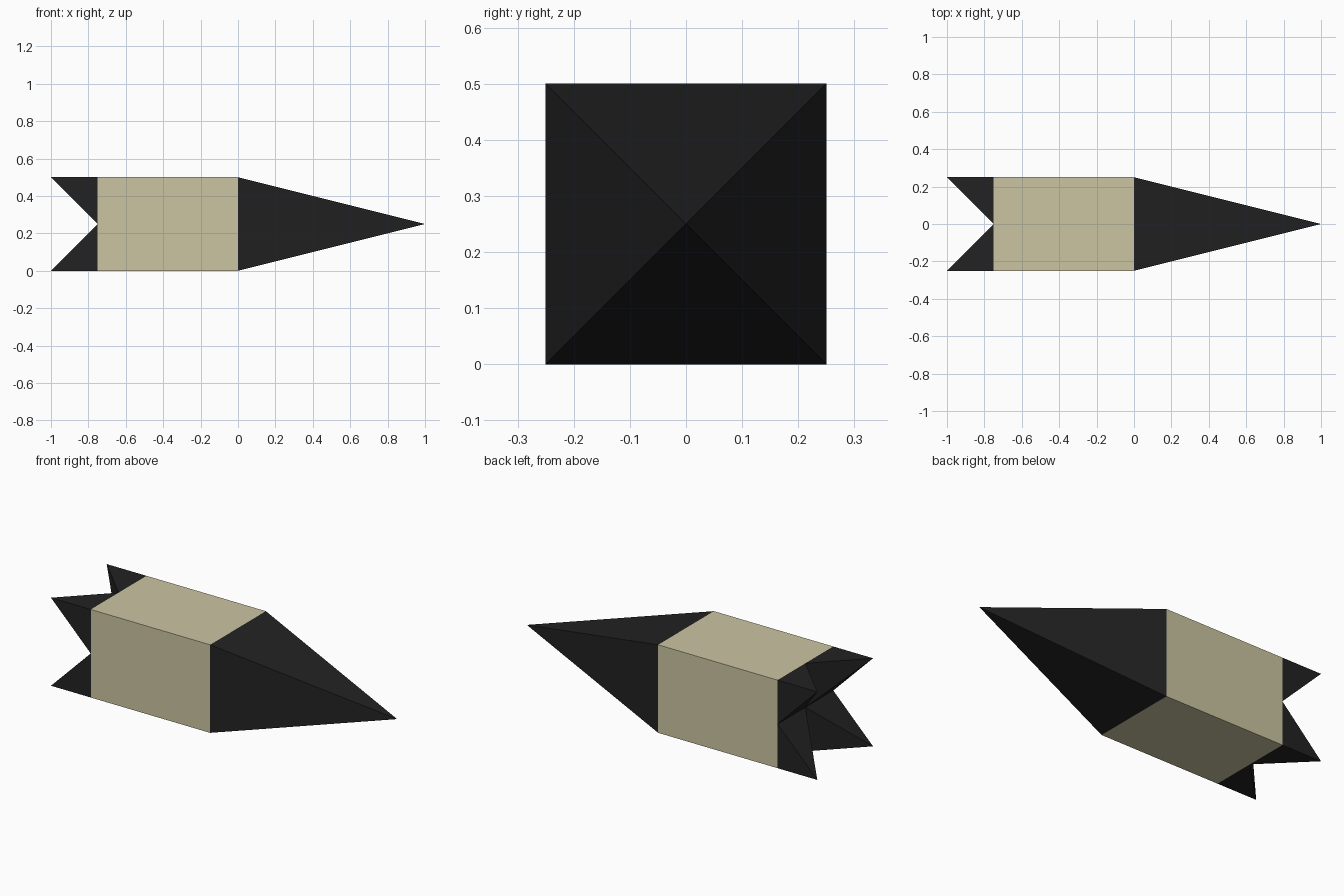
import bpy

if "Cube" in bpy.data.objects:
    bpy.data.objects.remove(bpy.data.objects["Cube"])

HALF, MID = 0.25, 0.25          # half width, height of the centre line
X_TAIL, X_BODY, X_FRONT, X_TIP = -1.0, -0.75, 0.0, 1.0


def material(name, rgb):
    m = bpy.data.materials.new(name)
    m.diffuse_color = (*rgb, 1)
    m.use_nodes = True
    m.node_tree.nodes["Principled BSDF"].inputs["Base Color"].default_value = m.diffuse_color
    return m


tan = material("tan", (0.60, 0.56, 0.36))
black = material("black", (0.016, 0.016, 0.016))


def add_part(name, verts, faces, mat):
    mesh = bpy.data.meshes.new(name)
    mesh.from_pydata(verts, [], faces)
    mesh.materials.append(mat)
    mesh.update()
    ob = bpy.data.objects.new(name, mesh)
    bpy.context.collection.objects.link(ob)
    return ob


def square(x):
    # corners run anticlockwise seen from +x
    return [(x, sy * HALF, MID + sz * HALF)
            for sy, sz in ((-1, -1), (1, -1), (1, 1), (-1, 1))]


# Body: square sleeve, closed by the nose and the tail spikes
add_part("body", square(X_BODY) + square(X_FRONT),
         [(i, 4 + i, 4 + (i + 1) % 4, (i + 1) % 4)[::-1] for i in range(4)], tan)

# Nose: long four-sided point
add_part("nose", square(X_FRONT) + [(X_TIP, 0, MID)],
         [(i, (i + 1) % 4, 4) for i in range(4)], black)

# Tail spikes: one per quarter of the rear, tip straight behind the corner
for sy, side in ((-1, "front"), (1, "back")):
    for sz, level in ((-1, "lower"), (1, "upper")):
        y, z = sy * HALF, MID + sz * HALF
        verts = [(X_BODY, 0, MID), (X_BODY, y, MID), (X_BODY, y, z),
                 (X_BODY, 0, z), (X_TAIL, y, z)]
        faces = [(i, (i + 1) % 4, 4) for i in range(4)]
        if sy * sz > 0:
            faces = [f[::-1] for f in faces]
        add_part(f"tail_spike_{level}_{side}", verts, faces, black)

# Keep every face normal pointing outward
for ob in bpy.context.collection.objects:
    me = ob.data
    if ob.name == "body":
        for p in me.polygons:
            if p.normal.y * p.center.y + p.normal.z * (p.center.z - MID) < 0:
                p.flip()
        me.update()
